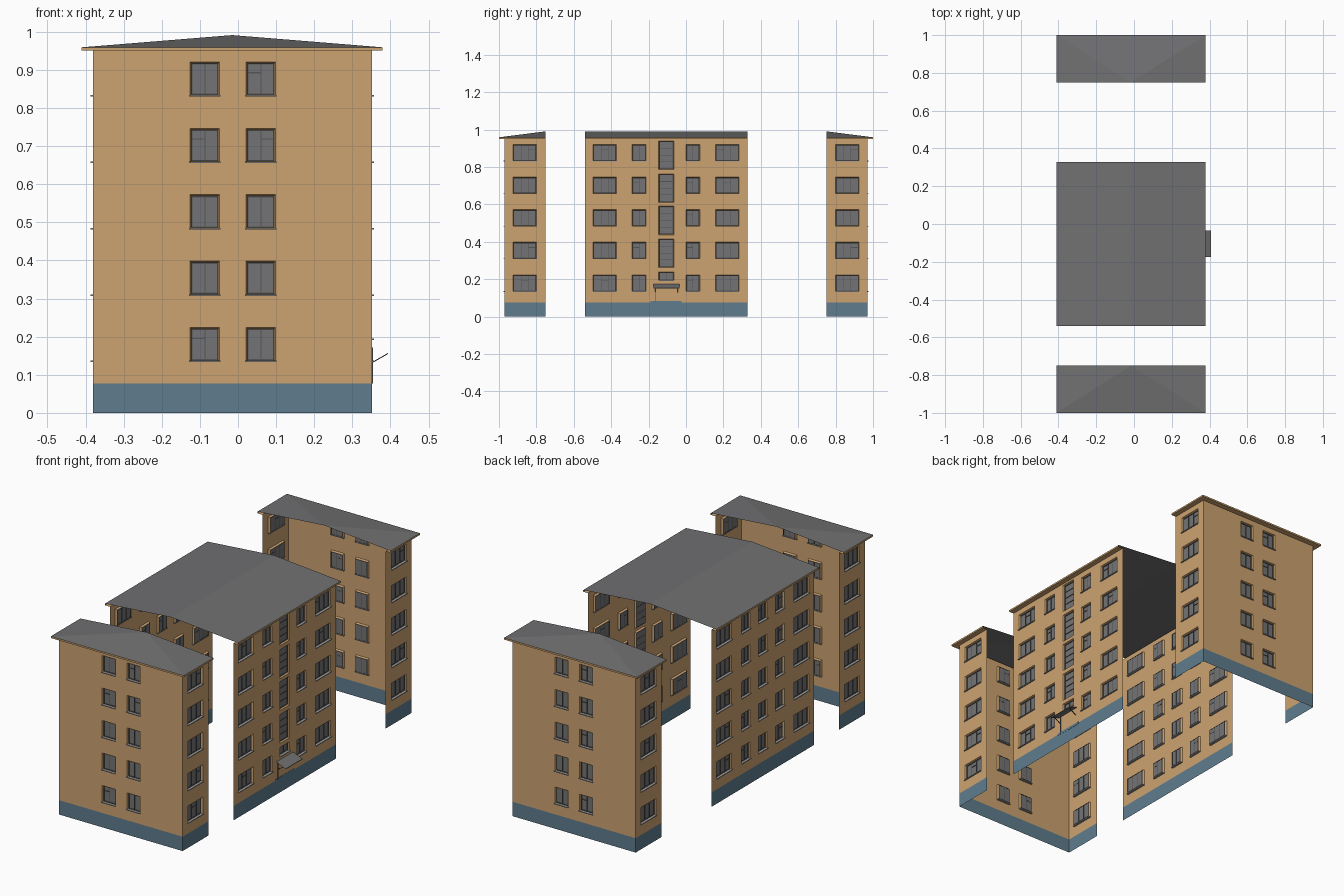
import bpy, bmesh, random
from mathutils import Vector

if "Cube" in bpy.data.objects:
    bpy.data.objects.remove(bpy.data.objects["Cube"])

random.seed(4)

def material(name, rgb):
    m = bpy.data.materials.new(name)
    m.diffuse_color = (*rgb, 1)
    m.use_nodes = True
    m.node_tree.nodes["Principled BSDF"].inputs["Base Color"].default_value = m.diffuse_color
    return m

MATS = [material("tan_plaster", (0.61, 0.37, 0.165)),
        material("blue_plinth", (0.115, 0.205, 0.275)),
        material("grey_roof", (0.165, 0.165, 0.17)),
        material("grey_glass", (0.175, 0.175, 0.18)),
        material("dark_frame", (0.09, 0.09, 0.09)),
        material("light_sill", (0.33, 0.33, 0.33))]
TAN, PLINTH, ROOF, GLASS, FRAME, SILL = range(6)

X0, X1, XC = -0.381, 0.351, -0.0155        # side walls and ridge line
EX0, EX1 = -0.41, 0.379                    # eaves
PLINTH_Z, WALL_TOP, EAVE, RIDGE = 0.077, 0.95, 0.959, 0.991
FLOORS = [0.134 + 0.1742 * i for i in range(5)]
WIN_H = 0.09


class Part:
    """Collects faces for one object."""
    def __init__(self, name):
        self.name, self.bm = name, bmesh.new()

    def face(self, pts, mat, out):
        pts = [Vector(p) for p in pts]
        if (pts[1] - pts[0]).cross(pts[2] - pts[0]).dot(Vector(out)) < 0:
            pts.reverse()
        f = self.bm.faces.new([self.bm.verts.new(p) for p in pts])
        f.material_index = mat

    def box(self, a, b, mat):
        c = [(a[i] + b[i]) / 2 for i in range(3)]
        verts = bmesh.ops.create_cube(self.bm, size=1)["verts"]
        for v in verts:
            v.co = Vector([c[i] + v.co[i] * abs(b[i] - a[i]) for i in range(3)])
        for f in {f for v in verts for f in v.link_faces}:
            f.material_index = mat

    def finish(self):
        bmesh.ops.remove_doubles(self.bm, verts=self.bm.verts, dist=1e-5)
        me = bpy.data.meshes.new(self.name)
        self.bm.to_mesh(me)
        self.bm.free()
        for m in MATS:
            me.materials.append(m)
        ob = bpy.data.objects.new(self.name, me)
        bpy.context.collection.objects.link(ob)
        return ob


def wall(name, axis, pos, sign, u0, u1, windows):
    """Sheet wall along axis with recessed windows: (u0, u1, z0, z1, columns, rows)."""
    def P(u, z, d=0.0):
        return (u, pos + sign * d, z) if axis == "x" else (pos + sign * d, u, z)
    out = (0, sign, 0) if axis == "x" else (sign, 0, 0)

    # plaster and plinth cells around the openings
    w = Part(name + "_wall")
    us = sorted({u0, u1} | {v for q in windows for v in q[:2]})
    for a, b in zip(us, us[1:]):
        col = [q for q in windows if q[0] < (a + b) / 2 < q[1]]
        zs = sorted({0, PLINTH_Z, WALL_TOP} | {v for q in col for v in q[2:4]})
        for lo, hi in zip(zs, zs[1:]):
            if not any(q[2] < (lo + hi) / 2 < q[3] for q in col):
                w.face([P(a, lo), P(b, lo), P(b, hi), P(a, hi)],
                       PLINTH if hi <= PLINTH_Z else TAN, out)
    # splayed reveals
    s, d = 0.004, -0.010
    g = Part(name + "_windows")
    for a, b, lo, hi, cols, rows in windows:
        outer = [(a, lo), (b, lo), (b, hi), (a, hi)]
        a, b, lo, hi = a + s, b - s, lo + s, hi - s
        inner = [(a, lo), (b, lo), (b, hi), (a, hi)]
        for i in range(4):
            j = (i + 1) % 4
            w.face([P(*outer[i]), P(*outer[j]), P(*inner[j], d), P(*inner[i], d)], TAN, out)
        # glass pane, frame, mullions and transoms
        g.face([P(*q, d) for q in inner], GLASS, out)
        t = 0.003

        def bar(ua, ub, za, zb):
            g.box(P(ua, za, d - 0.001), P(ub, zb, d + 0.003), FRAME)
        for i in range(cols + 1):
            u = a + t / 2 + (b - a - t) * i / cols
            bar(u - t / 2, u + t / 2, lo, hi)
        for i in range(rows + 1):
            z = lo + t / 2 + (hi - lo - t) * i / rows
            bar(a, b, z - t / 2, z + t / 2)
        if rows == 1 and hi - lo > 0.06 and random.random() < 0.4:
            i = random.randrange(cols)
            z = hi - 0.026
            bar(a + (b - a) * i / cols, a + (b - a) * (i + 1) / cols, z, z + t)
        # projecting sill
        if rows == 1:
            g.box(P(a - 0.006, lo - 0.005, d), P(b + 0.006, lo - 0.001, 0.006), SILL)
    w.finish()
    g.finish()


def column(u0, u1, cols):
    return [(u0, u1, z, z + WIN_H, cols, 1) for z in FLOORS]


# end sections: end wall, two short returns and a hipped roof, open on the inside
for tag, s in (("front", -1), ("back", 1)):
    wall(tag + "_end", "x", 0.97 * s, s, X0, X1,
         column(-0.126, -0.048, 2) + column(0.021, 0.099, 2))
    ya, yb = sorted((0.75 * s, 0.97 * s))
    wa, wb = sorted((0.799 * s, 0.926 * s))
    for side, x, n in (("left", X0, -1), ("right", X1, 1)):
        wall(f"{tag}_{side}_return", "y", x, n, ya, yb, column(wa, wb, 3))
    r = Part(tag + "_hip_roof")
    A, B = (EX0, s, EAVE), (EX1, s, EAVE)
    C, D = (EX1, 0.75 * s, EAVE), (EX0, 0.75 * s, EAVE)
    R = (XC, 0.75 * s, RIDGE)
    for tri in ((A, B, R), (B, C, R), (D, A, R)):
        r.face(tri, ROOF, (0, 0, 1))
    r.finish()
    e = Part(tag + "_eaves")
    low = lambda p: (p[0], p[1], WALL_TOP)
    for p, q, n in ((A, B, (0, s, 0)), (B, C, (1, 0, 0)), (D, A, (-1, 0, 0))):
        e.face([p, q, low(q), low(p)], TAN, n)
    F, G = (X0, 0.97 * s, WALL_TOP), (X1, 0.97 * s, WALL_TOP)
    H, I = (X1, 0.75 * s, WALL_TOP), (X0, 0.75 * s, WALL_TOP)
    for p, q, m, n in ((A, B, G, F), (B, C, H, G), (D, A, F, I)):
        e.face([low(p), low(q), m, n], TAN, (0, 0, -1))
    e.finish()

# middle section: two long walls
Y0, Y1 = -0.541, 0.329
shared = (column(-0.498, -0.372, 3) + column(-0.289, -0.213, 2)
          + column(0.0, 0.074, 2) + column(0.157, 0.284, 3))
stairs = [(-0.146, -0.064, z, z + 0.154, 1, 4) for z in (0.262, 0.438, 0.61, 0.786)]
stairs.append((-0.146, -0.064, 0.192, 0.24, 2, 1))
wall("middle_right", "y", X1, 1, Y0, Y1, shared + stairs)
wall("middle_left", "y", X0, -1, Y0, Y1, shared + column(-0.144, -0.070, 2))

# middle gable roof and eaves
r, e = Part("middle_gable_roof"), Part("middle_eaves")
for ex, wx, n in ((EX0, X0, -1), (EX1, X1, 1)):
    r.face([(ex, Y0, EAVE), (ex, Y1, EAVE), (XC, Y1, RIDGE), (XC, Y0, RIDGE)], ROOF, (0, 0, 1))
    e.face([(ex, Y0, EAVE), (ex, Y1, EAVE), (ex, Y1, WALL_TOP), (ex, Y0, WALL_TOP)], TAN, (n, 0, 0))
    e.face([(ex, Y0, WALL_TOP), (ex, Y1, WALL_TOP), (wx, Y1, WALL_TOP), (wx, Y0, WALL_TOP)],
           TAN, (0, 0, -1))
r.finish()
e.finish()

# raised plinth at the entrance
p = Part("entrance_plinth")
p.box((X1 - 0.001, -0.19, 0.07), (X1 + 0.001, -0.025, 0.084), PLINTH)
p.finish()

# sloping entrance canopy with slanted brackets and a post
c = Part("entrance_canopy")
for dz, n in ((0, 1), (-0.003, -1)):
    c.face([(X1, -0.175, 0.175 + dz), (0.407, -0.175, 0.153 + dz),
            (0.407, -0.035, 0.153 + dz), (X1, -0.035, 0.175 + dz)], ROOF, (0, 0, n))
c.face([(0.407, -0.175, 0.15), (0.407, -0.035, 0.15), (0.407, -0.035, 0.153),
        (0.407, -0.175, 0.153)], ROOF, (1, 0, 0))
for y in (-0.165, -0.045):
    for dy in (-0.0015, 0.0015):
        c.face([(X1, y + dy, 0.130), (0.393, y + dy, 0.154), (0.393, y + dy, 0.157),
                (X1, y + dy, 0.133)], FRAME, (0, dy, 0))
    c.face([(X1, y - 0.0015, 0.130), (X1, y + 0.0015, 0.130), (0.393, y + 0.0015, 0.154),
            (0.393, y - 0.0015, 0.154)], FRAME, (0, 0, -1))
c.box((X1, -0.167, PLINTH_Z), (X1 + 0.003, -0.164, 0.172), FRAME)
c.finish()
